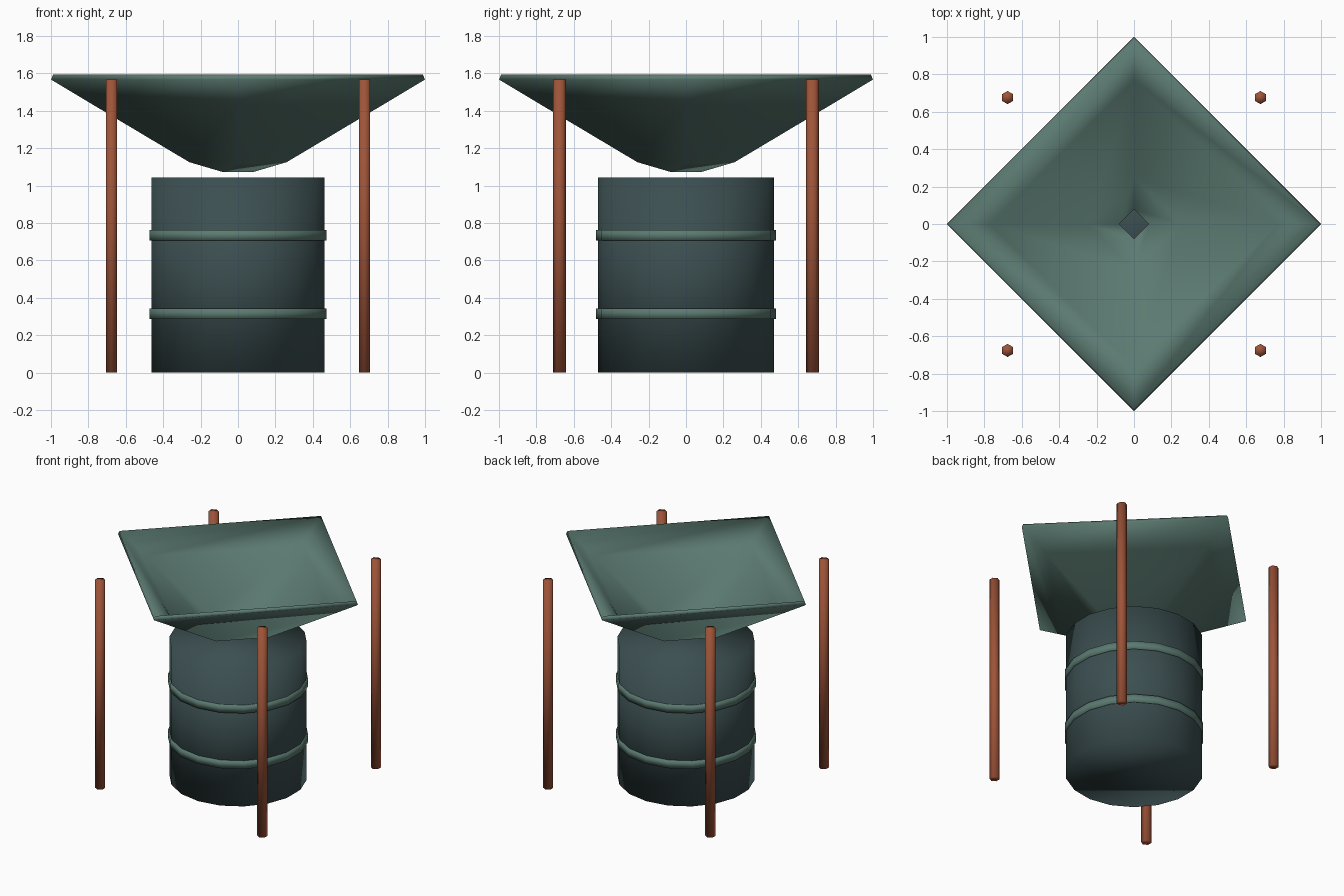
import bpy
import bmesh
from math import radians

cube = bpy.data.objects.get("Cube")
if cube:
    bpy.data.objects.remove(cube, do_unlink=True)


def material(name, colour):
    mat = bpy.data.materials.new(name)
    mat.use_nodes = True
    mat.diffuse_color = (*colour, 1)
    bsdf = next(n for n in mat.node_tree.nodes if n.type == 'BSDF_PRINCIPLED')
    bsdf.inputs["Base Color"].default_value = (*colour, 1)
    return mat


dark_teal = material("dark teal", (0.045, 0.078, 0.082))
sage_green = material("sage green", (0.105, 0.195, 0.165))
rust_brown = material("rust brown", (0.34, 0.088, 0.04))


def finish(name, bm, mat):
    """Turn the bmesh into a softly shaded object."""
    bmesh.ops.recalc_face_normals(bm, faces=bm.faces)
    for face in bm.faces:
        face.smooth = True
    mesh = bpy.data.meshes.new(name)
    bm.to_mesh(mesh)
    bm.free()
    mesh.materials.append(mat)
    obj = bpy.data.objects.new(name, mesh)
    bpy.context.collection.objects.link(obj)
    return obj


def lathe(name, profile, sides, mat, centre=(0, 0), closed=False, caps=False):
    """Rings of (radius, height), first vertex on +y, joined by quads."""
    from mathutils import Matrix, Vector
    bm = bmesh.new()
    rings = []
    for radius, z in profile:
        ring = []
        for i in range(sides):
            turn = Matrix.Rotation(radians(360 * i / sides), 3, 'Z')
            p = turn @ Vector((0, radius, z))
            ring.append(bm.verts.new((p.x + centre[0], p.y + centre[1], z)))
        rings.append(ring)
    pairs = list(zip(rings, rings[1:]))
    if closed:
        pairs.append((rings[-1], rings[0]))
    for low, high in pairs:
        for i in range(sides):
            j = (i + 1) % sides
            bm.faces.new((low[i], low[j], high[j], high[i]))
    if caps:
        bm.faces.new(rings[0])
        bm.faces.new(rings[-1])
    return finish(name, bm, mat)


# Barrel with two raised hoops
lathe("barrel", [(0.47, 0), (0.47, 1.043)], 18, dark_teal, caps=True)
for label, z in (("lower", 0.286), ("upper", 0.705)):
    lathe(label + "_hoop", [(0.46, z), (0.48, z), (0.48, z + 0.058), (0.46, z + 0.058)],
          18, sage_green, closed=True)

# Square funnel: a thin sheet with an open drain hole
underside = [(0.08, 1.072), (0.26, 1.125), (0.78, 1.435), (1.0, 1.567)]
topside = [(r - 0.012 if r > 0.1 else r, z + 0.026) for r, z in reversed(underside)]
lathe("funnel_sheet", underside + topside, 4, sage_green, closed=True)

# Four hexagonal corner posts
for side, x in (("left", 0.676), ("right", -0.676)):
    for end, y in (("front", -0.676), ("back", 0.676)):
        lathe(f"{end}_{side}_post", [(0.035, 0), (0.035, 1.567)], 6, rust_brown,
              centre=(x, y), caps=True)
